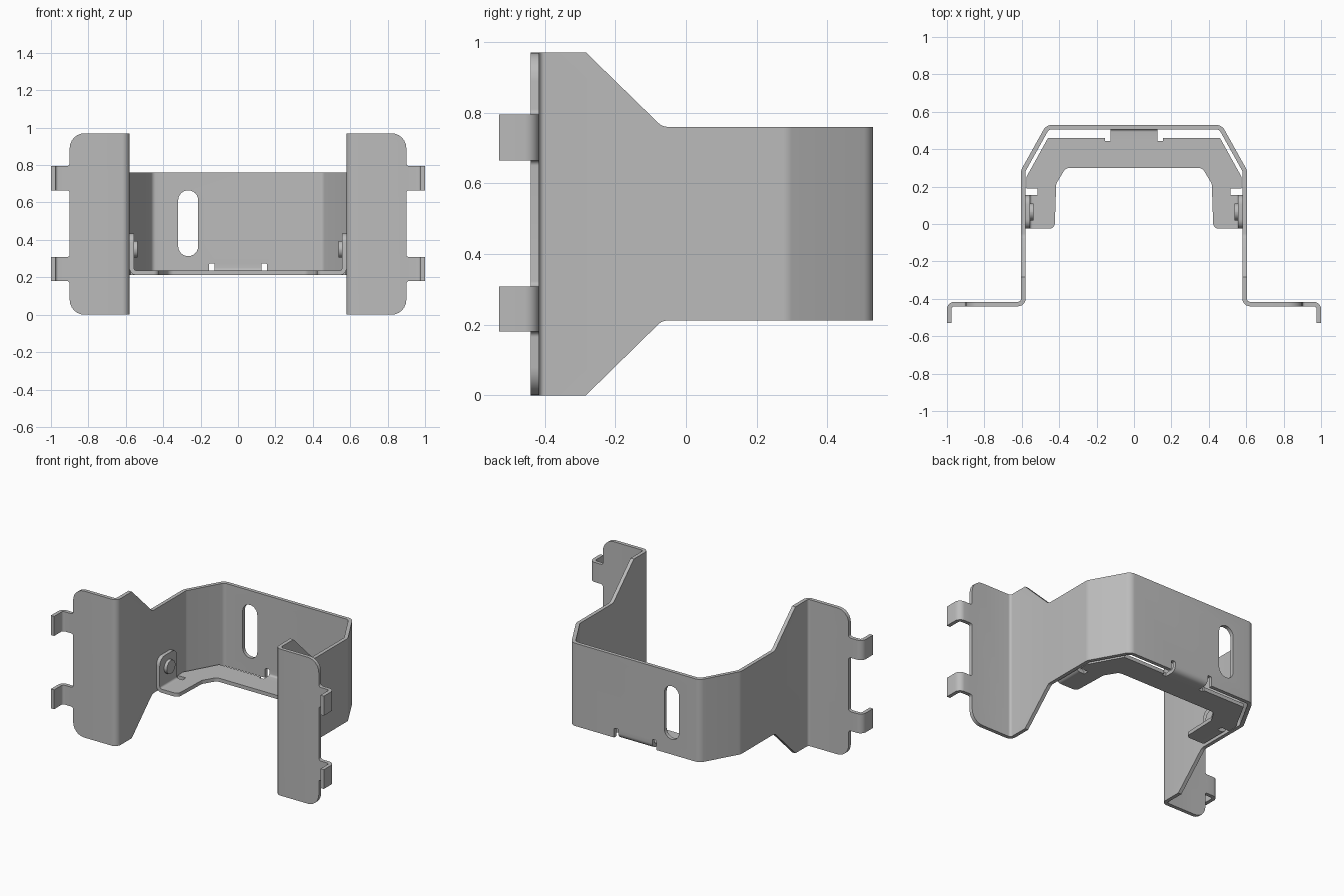
import bpy, bmesh, math
from mathutils import Vector

if "Cube" in bpy.data.objects:
    bpy.data.objects.remove(bpy.data.objects["Cube"], do_unlink=True)

T = 0.024  # sheet thickness
steel = bpy.data.materials.new("grey steel")
steel.use_nodes = True
GREY = (0.5, 0.5, 0.5, 1)
steel.diffuse_color = GREY
steel.node_tree.nodes["Principled BSDF"].inputs["Base Color"].default_value = GREY


def rounded(pts, closed=True, steps=6):
    """Round the corners of a 2D path; each point is (u, v) or (u, v, radius)."""
    out, n = [], len(pts)
    for i, p in enumerate(pts):
        c = Vector(p[:2])
        r = p[2] if len(p) > 2 else 0
        if r == 0 or (not closed and i in (0, n - 1)):
            out.append(c)
            continue
        a = (Vector(pts[i - 1][:2]) - c).normalized()
        b = (Vector(pts[(i + 1) % n][:2]) - c).normalized()
        half = a.angle(b) / 2
        centre = c + (a + b).normalized() * (r / math.sin(half))
        reach = r / math.tan(half)
        start, end = c + a * reach - centre, c + b * reach - centre
        sweep = start.angle_signed(end)
        for k in range(steps + 1):
            t = -sweep * k / steps
            out.append(centre + Vector((start.x * math.cos(t) - start.y * math.sin(t),
                                        start.x * math.sin(t) + start.y * math.cos(t))))
    return out


def folded(pts):
    """Thicken an open path into the outline of a bent sheet."""
    path = rounded(pts, closed=False)
    left, right = [], []
    for i, p in enumerate(path):
        d1 = (p - path[i - 1]).normalized() if i else (path[1] - p).normalized()
        d2 = (path[i + 1] - p).normalized() if i < len(path) - 1 else d1
        d = (d1 + d2).normalized()
        off = Vector((-d.y, d.x)) * (T / 2 / d.dot(d1))
        left.append(p + off)
        right.append(p - off)
    return left + right[::-1]


def mirrored(half):
    """Complete a path symmetric in u, given its positive half."""
    return half + [(-p[0], *p[1:]) for p in reversed(half)]


def prism(name, pts, axis, lo, hi):
    """Extrude a 2D outline along an axis."""
    place = {"X": lambda p, w: (w, p[0], p[1]),
             "Y": lambda p, w: (p[0], w, p[1]),
             "Z": lambda p, w: (p[0], p[1], w)}[axis]
    bm = bmesh.new()
    face = bm.faces.new([bm.verts.new(place(p, lo)) for p in pts])
    geom = bmesh.ops.extrude_face_region(bm, geom=[face])["geom"]
    move = Vector(place((0, 0), hi - lo))
    bmesh.ops.translate(bm, vec=move, verts=[g for g in geom if isinstance(g, bmesh.types.BMVert)])
    bmesh.ops.recalc_face_normals(bm, faces=bm.faces)
    mesh = bpy.data.meshes.new(name)
    bm.to_mesh(mesh)
    bm.free()
    mesh.materials.append(steel)
    obj = bpy.data.objects.new(name, mesh)
    bpy.context.collection.objects.link(obj)
    return obj


def carve(obj, cutter, operation):
    """Apply a boolean and discard the cutter."""
    mod = obj.modifiers.new("carve", "BOOLEAN")
    mod.object, mod.operation, mod.solver = cutter, operation, "EXACT"
    bpy.context.view_layer.update()
    deps = bpy.context.evaluated_depsgraph_get()
    mesh = bpy.data.meshes.new_from_object(obj.evaluated_get(deps))
    obj.modifiers.clear()
    obj.data = mesh
    bpy.data.objects.remove(cutter, do_unlink=True)


def box(u0, u1, v0, v1, r=0):
    return rounded([(u0, v0, r), (u1, v0, r), (u1, v1, r), (u0, v1, r)])


# Main bracket: one folded strip trimmed by its side and front outlines
bend = 0.028
plan = mirrored([(0.988, -0.53), (0.988, -0.428, bend), (0.592, -0.428, bend),
                 (0.592, 0.285, 0.04), (0.462, 0.518, 0.04)])
bracket = prism("bracket", folded(plan), "Z", -0.1, 1.1)

side = [(-0.7, -0.13), (-0.416, -0.13), (-0.067, 0.212, 0.04), (0.7, 0.212),
        (0.7, 0.76), (-0.067, 0.76, 0.04), (-0.416, 1.1), (-0.7, 1.13)]
carve(bracket, prism("side_trim", rounded(side), "X", -1.2, 1.2), "INTERSECT")

front = [(0.9, 0, 0.08)]
for low, high in ((0.18, 0.308), (0.665, 0.795)):
    front += [(0.9, low, 0.015), (1.05, low), (1.05, high), (0.9, high, 0.015)]
front += [(0.9, 0.97, 0.08)]
carve(bracket, prism("front_trim", rounded(mirrored(front)), "Y", -0.8, 0.8), "INTERSECT")

# Slot in the back, and room below for the shelf hinge with its relief notches
carve(bracket, prism("slot", box(-0.32, -0.213, 0.313, 0.665, 0.053), "Y", 0.4, 0.6), "DIFFERENCE")
carve(bracket, prism("hinge_gap", box(-0.125, 0.125, 0.1, 0.272), "Y", 0.4, 0.6), "DIFFERENCE")
for s in (1, -1):
    notch = box(s * 0.14 - 0.0155, s * 0.14 + 0.0155, 0.1, 0.275, 0.008)
    carve(bracket, prism("notch", notch, "Y", 0.4, 0.6), "DIFFERENCE")

# Shelf inside the bracket
base = 0.212
outline = mirrored([(0.125, 0.445), (0.155, 0.445), (0.155, 0.46), (0.46, 0.46),
                    (0.576, 0.25), (0.576, 0.19), (0.515, 0.19), (0.515, -0.025),
                    (0.424, -0.025, 0.03), (0.416, 0.215, 0.04), (0.365, 0.3, 0.04)])
prism("shelf", rounded(outline), "Z", base, base + T)

# Bent hinge joining shelf and back
mid = base + T / 2
hinge = folded([(0.445, mid), (0.518, mid, 0.025), (0.518, 0.272)])
prism("shelf_hinge", hinge, "X", -0.125, 0.125)

# Upright ears with rivets at both shelf ends
for s, label in ((1, "left"), (-1, "right")):
    ear_path = folded([(s * 0.515, mid), (s * 0.568, mid, 0.025), (s * 0.568, 0.5)])
    ear = prism(label + "_ear", ear_path, "Y", -0.1, 0.3)
    carve(ear, prism("ear_trim", box(-0.025, 0.155, 0.1, 0.435, 0.05), "X", -0.8, 0.8), "INTERSECT")
    prism(label + "_rivet", box(0.02, 0.11, 0.305, 0.395, 0.0449), "X",
          *sorted((s * 0.536, s * 0.56)))

# Smooth bends, crisp edges
for obj in bpy.context.collection.objects:
    if obj.type == "MESH" and obj.data.materials and obj.data.materials[0] == steel:
        bpy.ops.object.select_all(action="DESELECT")
        obj.select_set(True)
        bpy.context.view_layer.objects.active = obj
        bpy.ops.object.shade_smooth_by_angle(angle=math.radians(28))
